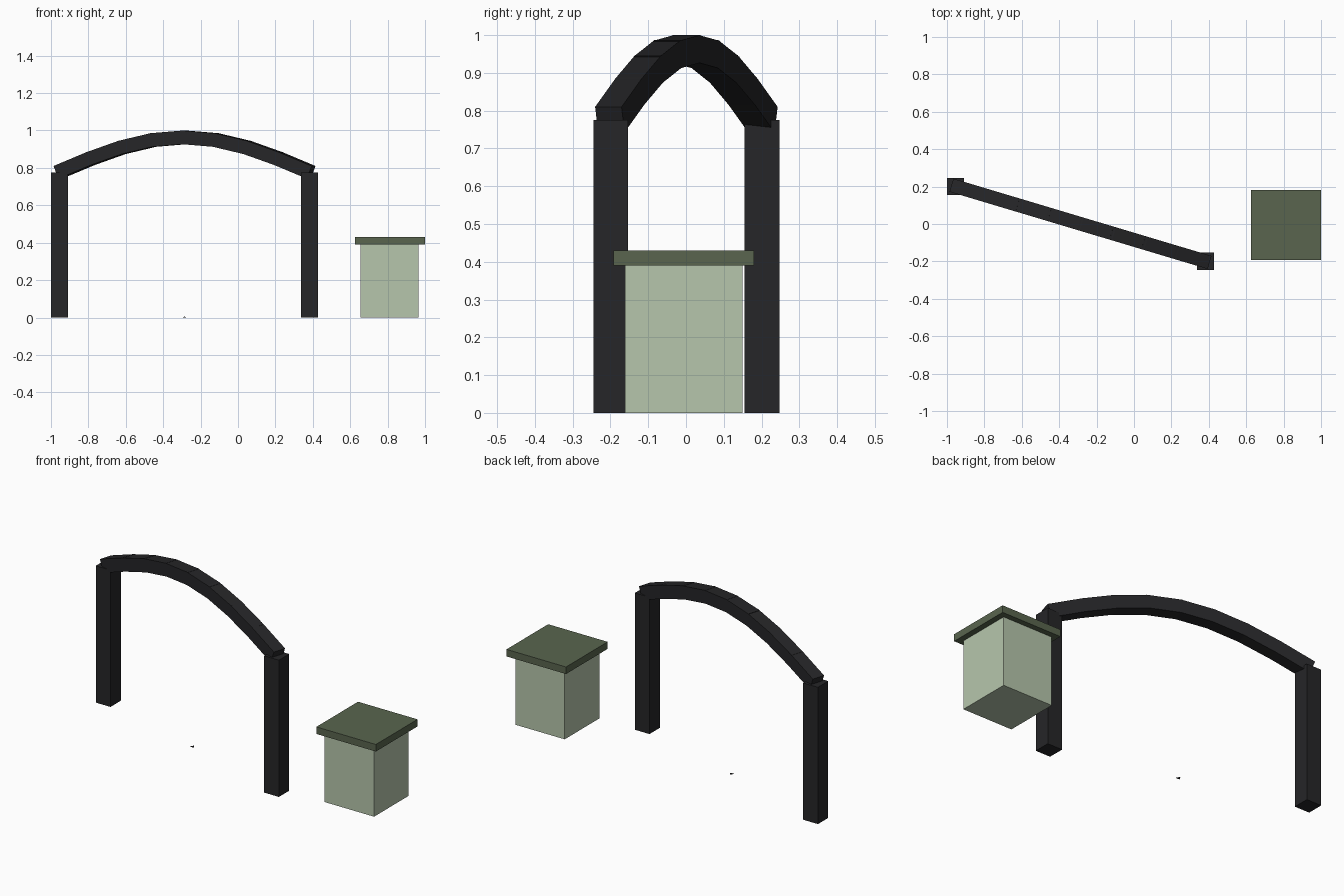
import bpy, bmesh, math
from mathutils import Matrix, Vector

if "Cube" in bpy.data.objects:
    bpy.data.objects.remove(bpy.data.objects["Cube"])


def material(name, rgb):
    m = bpy.data.materials.new(name)
    m.diffuse_color = (*rgb, 1)
    m.use_nodes = True
    m.node_tree.nodes["Principled BSDF"].inputs["Base Color"].default_value = m.diffuse_color
    return m


black = material("dark_metal", (0.019, 0.019, 0.021))
pale = material("pale_green", (0.47, 0.565, 0.415))
green = material("dark_green", (0.10, 0.13, 0.077))


def finish(name, bm, mat):
    me = bpy.data.meshes.new(name)
    bm.to_mesh(me)
    bm.free()
    ob = bpy.data.objects.new(name, me)
    me.materials.append(mat)
    bpy.context.collection.objects.link(ob)
    return ob


def box(name, centre, size, mat, rot=None):
    bm = bmesh.new()
    bmesh.ops.create_cube(bm, size=1, matrix=Matrix.Diagonal((*size, 1)))
    ob = finish(name, bm, mat)
    ob.matrix_world = Matrix.Translation(centre) @ (rot or Matrix())
    return ob


# Two square posts, set diagonally apart
left, right = Vector((-0.954, 0.201, 0)), Vector((0.382, -0.199, 0))
for name, p in (("left_post", left), ("right_post", right)):
    box(name, (p.x, p.y, 0.3875), (0.092, 0.092, 0.775), black)

# Arched beam made of slightly overlapping straight segments
N = 8
points = []
for i in range(N + 1):
    t = i / N
    p = left.lerp(right, t)
    p.z = 0.78 + 0.183 * math.sin(math.pi * t)
    points.append(p)

yaw = math.atan2(right.y - left.y, right.x - left.x)
for i, (a, b) in enumerate(zip(points, points[1:])):
    d = b - a
    pitch = -math.atan2(d.z, math.hypot(d.x, d.y))
    rot = Matrix.Rotation(yaw, 4, 'Z') @ Matrix.Rotation(pitch, 4, 'Y')
    box(f"arch_segment_{i + 1}", (a + b) / 2, (d.length + 0.02, 0.073, 0.073), black, rot)

# Bin body with overhanging lid
box("bin_body", (0.811, -0.006, 0.195), (0.31, 0.31, 0.39), pale)
box("bin_lid", (0.8125, -0.006, 0.41), (0.373, 0.373, 0.04), green)

# Tiny chip on the ground under the middle of the arch
bm = bmesh.new()
bmesh.ops.create_cone(bm, cap_ends=True, segments=3, radius1=0.015, radius2=0, depth=0.005)
chip = finish("ground_chip", bm, black)
chip.location = (-0.286, 0.001, 0.0025)
